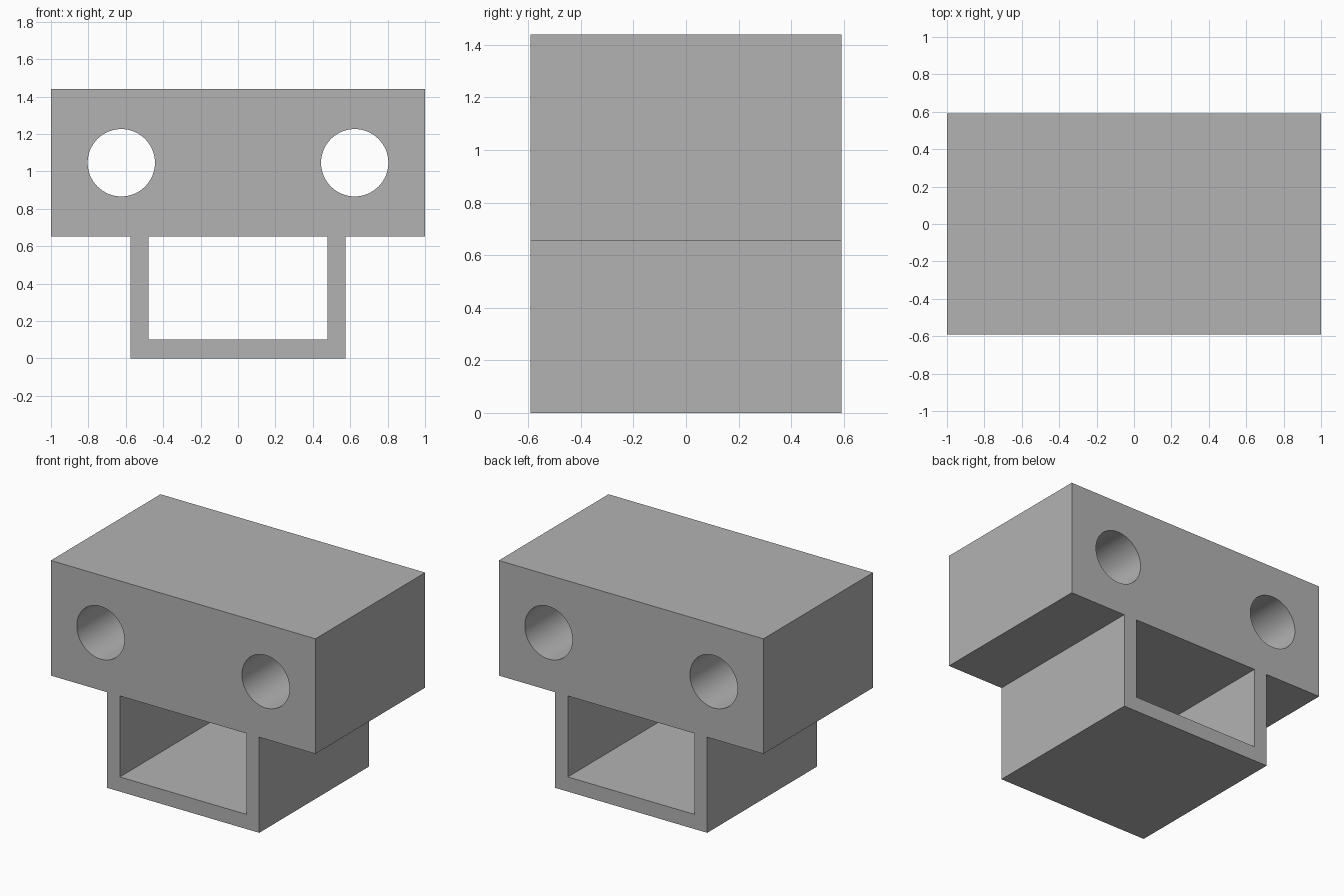
import bpy
import bmesh
import math

cube = bpy.data.objects.get("Cube")
if cube:
    bpy.data.objects.remove(cube, do_unlink=True)

DEPTH = 1.184
BLOCK_W, BLOCK_BOTTOM, TOP = 1.0, 0.653, 1.439   # half width and heights of the block
FRAME_W, INNER_W, FLOOR = 0.575, 0.478, 0.1      # half widths and floor of the channel
BORE_X, BORE_Z, BORE_R = 0.624, 1.046, 0.18

grey = bpy.data.materials.new("Plain grey")
grey.use_nodes = True
colour = (0.45, 0.45, 0.45, 1)
grey.diffuse_color = colour
grey.node_tree.nodes["Principled BSDF"].inputs["Base Color"].default_value = colour


def extrude_profile(name, points, depth):
    """Extrude a closed x-z outline along y, centred on y = 0."""
    bm = bmesh.new()
    face = bm.faces.new([bm.verts.new((x, -depth / 2, z)) for x, z in points])
    new = bmesh.ops.extrude_face_region(bm, geom=[face])["geom"]
    moved = [v for v in new if isinstance(v, bmesh.types.BMVert)]
    bmesh.ops.translate(bm, verts=moved, vec=(0, depth, 0))
    bmesh.ops.recalc_face_normals(bm, faces=bm.faces)
    mesh = bpy.data.meshes.new(name)
    bm.to_mesh(mesh)
    bm.free()
    mesh.materials.append(grey)
    obj = bpy.data.objects.new(name, mesh)
    bpy.context.collection.objects.link(obj)
    return obj


def circle(cx, cz, radius, sides=64):
    angles = [2 * math.pi * i / sides for i in range(sides)]
    return [(cx + radius * math.cos(a), cz + radius * math.sin(a)) for a in angles]


# Bracket body: wide block with a narrower channel below
half = [(FRAME_W, 0), (FRAME_W, BLOCK_BOTTOM), (BLOCK_W, BLOCK_BOTTOM), (BLOCK_W, TOP)]
outline = half + [(-x, z) for x, z in reversed(half)]
body = extrude_profile("bracket_body", outline, DEPTH)

# Rectangular channel and two round bores, cut right through
opening = [(-INNER_W, FLOOR), (INNER_W, FLOOR),
           (INNER_W, BLOCK_BOTTOM), (-INNER_W, BLOCK_BOTTOM)]
cutters = [extrude_profile("channel_cutter", opening, DEPTH * 2)]
for side, label in ((1, "left"), (-1, "right")):
    cutters.append(extrude_profile(label + "_bore_cutter",
                                   circle(side * BORE_X, BORE_Z, BORE_R), DEPTH * 2))

bpy.ops.object.select_all(action="DESELECT")
body.select_set(True)
bpy.context.view_layer.objects.active = body
for cutter in cutters:
    cutter.hide_render = True
    mod = body.modifiers.new(cutter.name, "BOOLEAN")
    mod.operation = "DIFFERENCE"
    mod.solver = "EXACT"
    mod.object = cutter
    bpy.ops.object.modifier_apply(modifier=mod.name)
    bpy.data.objects.remove(cutter, do_unlink=True)

# Smooth bore walls, sharp outer edges
bpy.ops.object.shade_smooth_by_angle(angle=math.radians(30))
